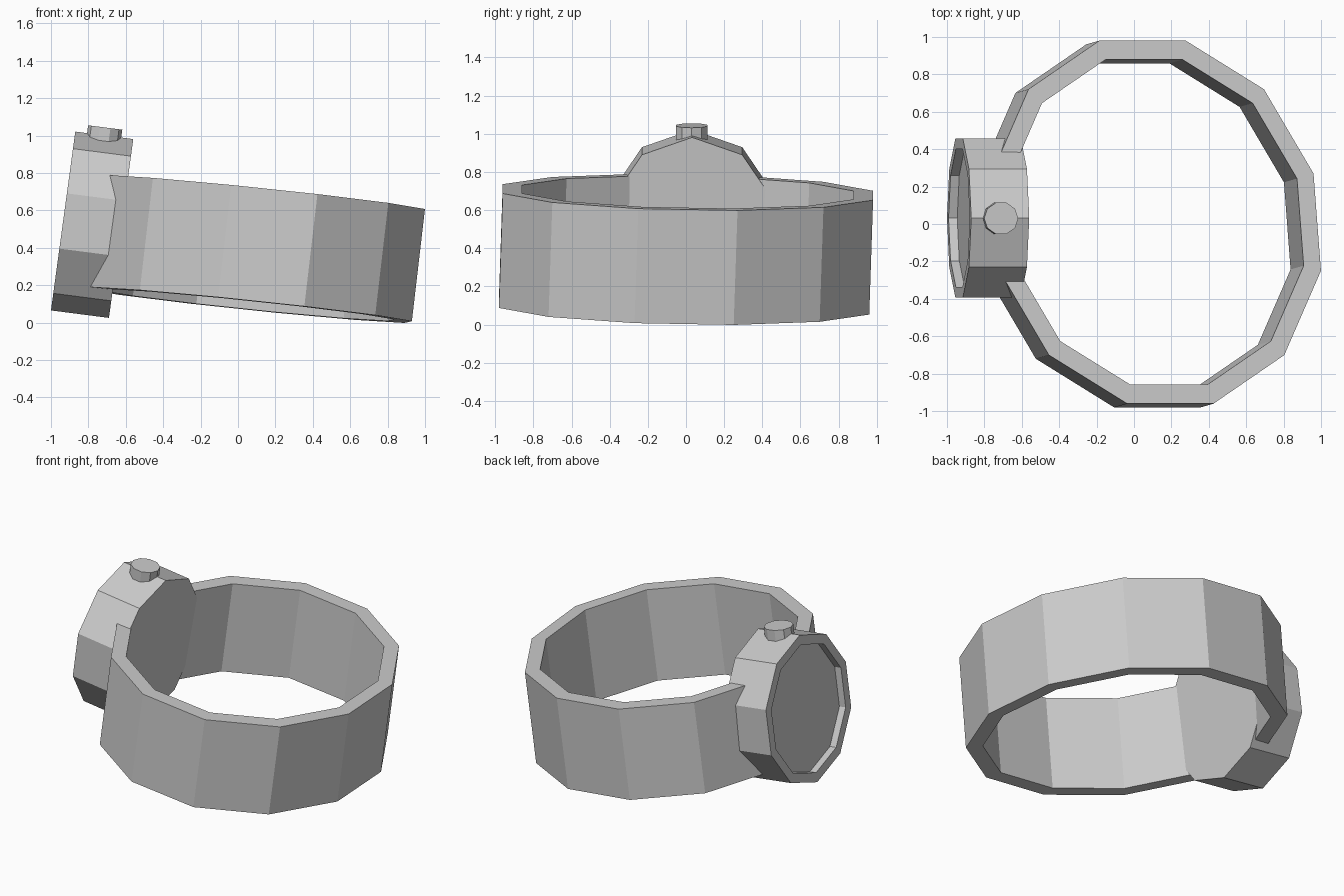
import bpy, bmesh
from math import sin, cos, radians, tau
from mathutils import Vector

if "Cube" in bpy.data.objects:
    bpy.data.objects.remove(bpy.data.objects["Cube"])


def ring(center, a, b, sides, start=0.0):
    """Points of a polygon spanned by the two radius vectors a and b."""
    c, a, b = Vector(center), Vector(a), Vector(b)
    return [c + a * cos(start + tau * i / sides) + b * sin(start + tau * i / sides)
            for i in range(sides)]


def loft(name, rings, closed=False):
    """Skin successive rings; cap the ends, or join last to first if closed."""
    bm = bmesh.new()
    loops = [[bm.verts.new(p) for p in r] for r in rings]
    n = len(loops[0])
    pairs = list(zip(loops, loops[1:]))
    if closed:
        pairs.append((loops[-1], loops[0]))
    else:
        bm.faces.new(loops[0])
        bm.faces.new(loops[-1])
    for p, q in pairs:
        for i in range(n):
            j = (i + 1) % n
            bm.faces.new((p[i], p[j], q[j], q[i]))
    bmesh.ops.recalc_face_normals(bm, faces=bm.faces)
    mesh = bpy.data.meshes.new(name)
    bm.to_mesh(mesh)
    bm.free()
    obj = bpy.data.objects.new(name, mesh)
    bpy.context.collection.objects.link(obj)
    return obj


# Wrist strap: tilted, slightly skewed twelve-sided band
top = Vector((0.12, 0.01, 0.694))
drop = Vector((-0.07, -0.02, -0.60))
sx = Vector((0.89, 0, -0.0945))
sy = Vector((-0.077, 1.005, -0.018))
strap = [ring(c, sx * k, sy * k, 12, radians(15))
         for c, k in ((top, 1), (top + drop, 1), (top + drop, 0.895), (top, 0.895))]
loft("strap", strap, closed=True)

# Watch case: ten-sided disc leaning with the strap, dial recessed in its outer face
axis = Vector((0.31, 0, -0.04))
up = Vector((0.065, 0, 0.478))
side = Vector((0, 0.447, 0))
face = Vector((-0.935, 0.032, 0.543))
case = [ring(face + axis * t, up * k, side * k, 10)
        for t, k in ((1, 1), (0, 1), (0, 0.87), (0.15, 0.87))]
loft("watch_case", case)

# Winding crown on top of the case
unit_up = up.normalized()
crown_top = Vector((-0.71, 0.03, 1.043))
rx = axis.normalized() * 0.092
ry = Vector((0, 0.088, 0))
loft("crown", [ring(crown_top - unit_up * d, rx, ry, 10) for d in (0, 0.12)])
